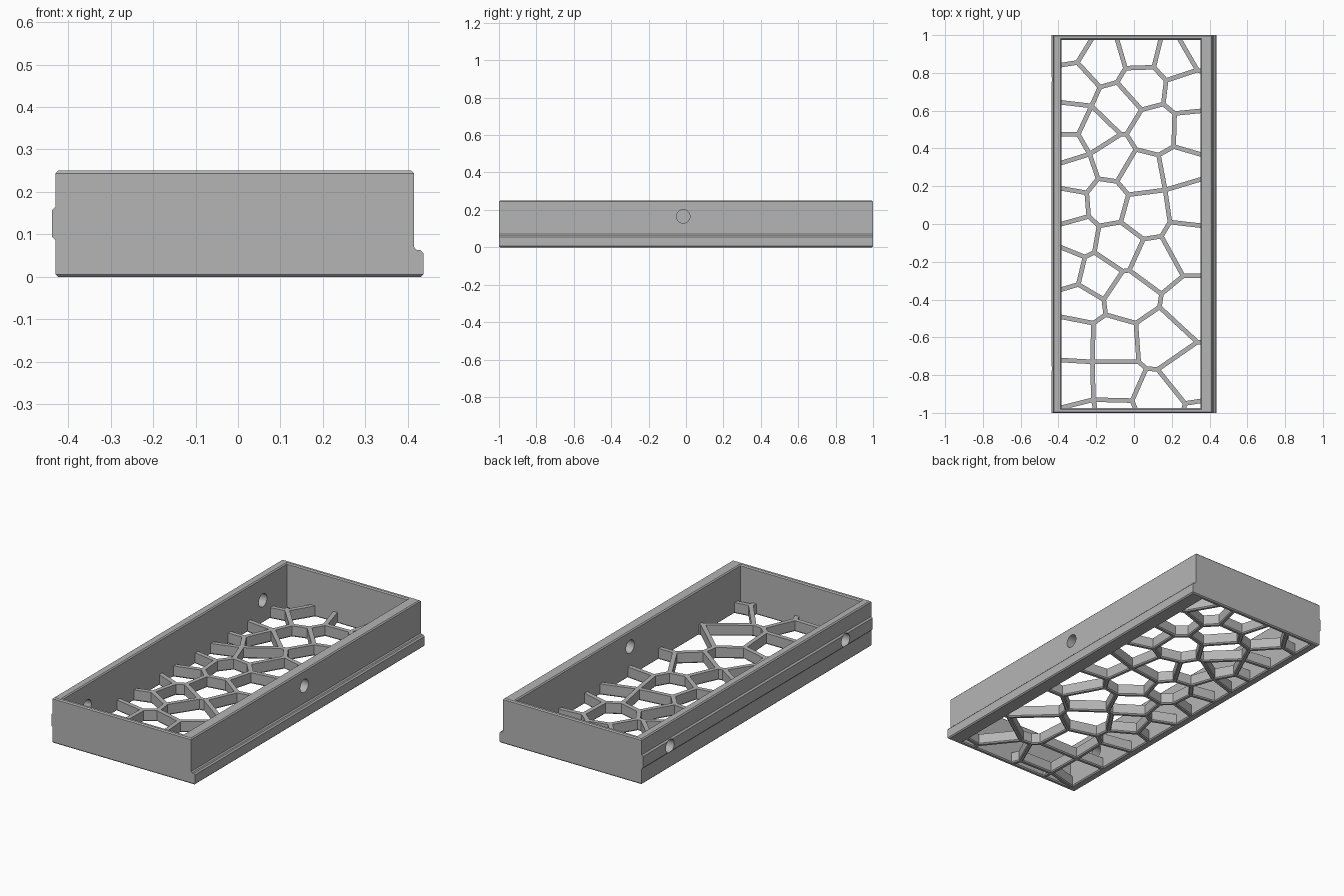
import bpy, bmesh, math
from mathutils import Vector

if "Cube" in bpy.data.objects:
    bpy.data.objects.remove(bpy.data.objects["Cube"], do_unlink=True)

# Single grey plastic
grey = bpy.data.materials.new("grey plastic")
grey.use_nodes = True
colour = (0.46, 0.46, 0.46, 1)
grey.diffuse_color = colour
grey.node_tree.nodes["Principled BSDF"].inputs["Base Color"].default_value = colour


def make_object(name, bm):
    bmesh.ops.recalc_face_normals(bm, faces=bm.faces)
    mesh = bpy.data.meshes.new(name)
    bm.to_mesh(mesh)
    bm.free()
    mesh.materials.append(grey)
    obj = bpy.data.objects.new(name, mesh)
    bpy.context.collection.objects.link(obj)
    return obj


def loft(bm, rings):
    """Closed solid through equally long rings of points."""
    rings = [[bm.verts.new(p) for p in ring] for ring in rings]
    for low, high in zip(rings, rings[1:]):
        for i in range(len(low)):
            j = (i + 1) % len(low)
            bm.faces.new((low[i], low[j], high[j], high[i]))
    bm.faces.new(rings[0])
    bm.faces.new(rings[-1])


def cut(target, name, bm):
    cutter = make_object(name, bm)
    mod = target.modifiers.new(name, "BOOLEAN")
    mod.operation = "DIFFERENCE"
    mod.solver = "EXACT"
    mod.object = cutter
    bpy.context.view_layer.objects.active = target
    bpy.ops.object.modifier_apply(modifier=mod.name)
    bpy.data.objects.remove(cutter, do_unlink=True)


# ---- Frame: end profile with a foot ledge and a snap ridge, run along y
HEIGHT = 0.25
profile = [(-.43, 0), (.437, 0), (.437, .055), (.43, .063), (.421, .063),
           (.415, .07), (.415, HEIGHT), (-.43, HEIGHT), (-.43, .165),
           (-.438, .157), (-.438, .095), (-.43, .087)]
bm = bmesh.new()
loft(bm, [[(x, y, z) for x, z in profile] for y in (-1, 1)])
rims = [e for e in bm.edges
        if all(v.co.z < 1e-4 for v in e.verts)
        or all(v.co.z > HEIGHT - 1e-4 for v in e.verts)]
bmesh.ops.bevel(bm, geom=rims, offset=0.006, segments=1, affect="EDGES")
frame = make_object("frame", bm)

# Opening through the frame, flared at both rims
bm = bmesh.new()
rings = []
for z, flare in ((-.006, .012), (.006, 0), (HEIGHT - .006, 0), (HEIGHT + .006, .012)):
    x0, x1, y1 = -.384 - flare, .351 + flare, .975 + flare
    rings.append([(x0, -y1, z), (x1, -y1, z), (x1, y1, z), (x0, y1, z)])
loft(bm, rings)
cut(frame, "opening_cutter", bm)

# Round holes in the long walls
for x, y, z in ((-.41, .765, .125), (-.41, -.765, .125), (.385, -.015, .165)):
    bm = bmesh.new()
    circle = [(math.cos(a) * .036, math.sin(a) * .036)
              for a in (math.tau * i / 32 for i in range(32))]
    loft(bm, [[(x + dx, y + u, z + v) for u, v in circle] for dx in (-.08, .08)])
    cut(frame, "hole_cutter", bm)

# ---- Grille: strut paths running from wall to wall, joined by cross links
LEFT, RIGHT, END = -.395, .365, .985
nodes, links = {}, []


def path(row, *points):
    names = [row + str(i) for i in range(len(points))]
    nodes.update((n, Vector(p)) for n, p in zip(names, points))
    links.extend(zip(names, names[1:]))


def spur(node, x, y):
    nodes[node + "end"] = Vector((x, y))
    links.append((node, node + "end"))


path("a", (LEFT, .84), (-.3, .855), (-.18, .725), (-.09, .75), (-.045, .825),
     (.105, .83), (.17, .76), (.335, .815), (RIGHT, .805))
path("b", (LEFT, .645), (-.225, .625), (-.07, .475), (-.04, .475), (.04, .605),
     (.155, .635), (.215, .585), (RIGHT, .6))
path("c", (LEFT, .475), (-.295, .475), (-.235, .37), (-.19, .24), (-.09, .225),
     (.01, .395), (.13, .365), (.21, .41), (RIGHT, .365))
path("d", (LEFT, .19), (-.25, .165), (-.24, .04), (-.185, -.01), (-.07, .01),
     (-.03, .155), (.165, .18), (RIGHT, .24))
path("e", (LEFT, -.12), (-.26, -.175), (-.21, -.15), (-.06, -.25), (-.025, -.245),
     (.05, -.08), (.145, -.065), (.19, .01), (RIGHT, -.01))
path("f", (LEFT, -.35), (-.295, -.32), (-.16, -.4), (-.15, -.48), (.01, -.525),
     (.135, -.44), (.145, -.37), (.26, -.275), (RIGHT, -.275))
path("g", (LEFT, -.49), (-.215, -.525), (-.22, -.73), (.025, -.73), (.065, -.765),
     (.125, -.77), (.335, -.625), (RIGHT, -.625))
path("h", (LEFT, -.975), (-.215, -.93), (-.01, -.935), (.01, -END))
path("i", (RIGHT, -.935), (.27, -.95), (.262, -END))

links += [("a2", "b1"), ("a3", "b4"), ("a6", "b5"),
          ("b1", "c1"), ("b2", "c2"), ("b3", "c5"), ("b6", "c7"),
          ("c3", "d1"), ("c4", "d5"), ("c6", "d6"),
          ("d3", "e2"), ("d4", "e5"), ("d6", "e7"),
          ("e1", "f1"), ("e3", "f2"), ("e4", "f6"), ("e6", "f7"),
          ("f3", "g1"), ("f4", "g3"), ("f5", "g6"),
          ("g2", "h1"), ("g4", "h2"), ("g5", "i1")]
spur("a1", -.22, END)
spur("a4", -.092, END)
spur("a5", .143, END)
spur("a7", .237, END)
spur("c2", LEFT, .32)
spur("d2", LEFT, -.003)
spur("g2", LEFT, -.72)
spur("h1", -.205, -END)

# Neighbours of every node, sorted by direction
around = {n: [] for n in nodes}
for a, b in links:
    around[a].append(b)
    around[b].append(a)


def heading(a, b):
    d = nodes[b] - nodes[a]
    return math.atan2(d.y, d.x)


for n in around:
    around[n].sort(key=lambda m: heading(n, m))


def corner(n, i, half):
    """Mitred corner on the left of the i-th strut leaving node n."""
    ring = around[n]
    a = heading(n, ring[i])
    turn = (heading(n, ring[(i + 1) % len(ring)]) - a) % math.tau
    if len(ring) == 1 or abs(math.sin(turn)) < .05:
        return nodes[n] + half * Vector((-math.sin(a), math.cos(a)))
    both = Vector((math.cos(a) + math.cos(a + turn), math.sin(a) + math.sin(a + turn)))
    return nodes[n] + both * (half / math.sin(turn))


# Strut section: height and half width, narrowed at the underside
LEVELS = ((0, .007), (.006, .012), (.06, .012))
bm = bmesh.new()
cache = {}


def vert(n, i, level):
    key = (n, i, level)
    if key not in cache:
        z, half = LEVELS[level]
        p = nodes[n] if i == "centre" else corner(n, i, half)
        cache[key] = bm.verts.new((p.x, p.y, z))
    return cache[key]


def sides(a, b, level):
    """Left corner, centre and right corner of strut a-b at node a."""
    i = around[a].index(b)
    j = (i - 1) % len(around[a])
    right = vert(a, j, level)
    if len(around[a]) == 1:
        key = (a, "right", level)
        if key not in cache:
            mirrored = 2 * nodes[a] - corner(a, i, LEVELS[level][1])
            cache[key] = bm.verts.new((mirrored.x, mirrored.y, LEVELS[level][0]))
        right = cache[key]
    return vert(a, i, level), vert(a, "centre", level), right


for a, b in links:
    rings = [sides(a, b, k) + sides(b, a, k) for k in range(len(LEVELS))]
    bm.faces.new(rings[0])
    bm.faces.new(rings[-1])
    for low, high in zip(rings, rings[1:]):
        for i, j in ((2, 3), (5, 0)):
            bm.faces.new((low[i], low[j], high[j], high[i]))
make_object("grille", bm)

# Smooth the round holes, keep all other edges sharp
bpy.ops.object.select_all(action="DESELECT")
frame.select_set(True)
bpy.context.view_layer.objects.active = frame
bpy.ops.object.shade_smooth_by_angle(angle=math.radians(30))
